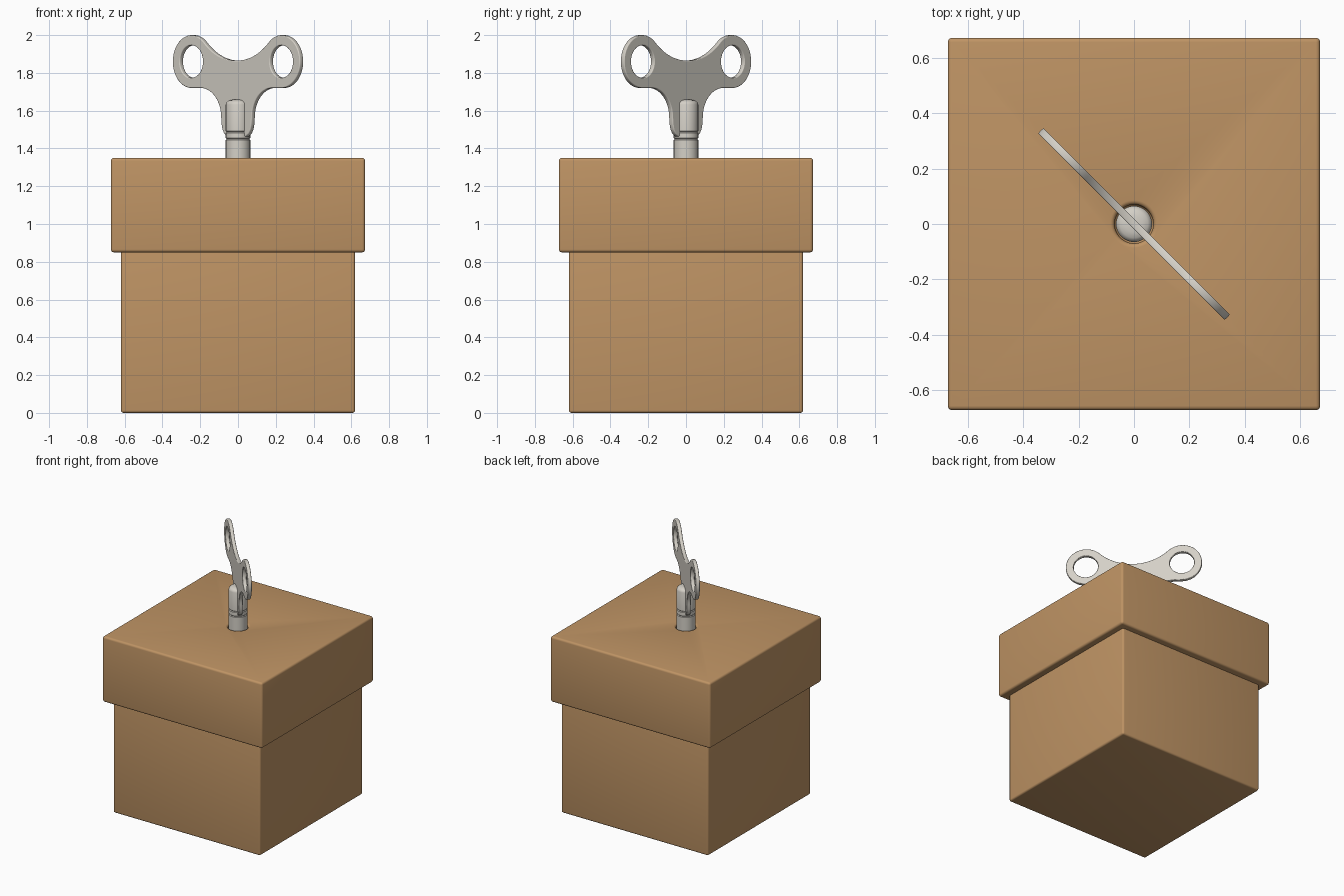
import bpy, bmesh
from math import sin, cos, pi, radians, atan2

if "Cube" in bpy.data.objects:
    bpy.data.objects.remove(bpy.data.objects["Cube"])


def material(name, color):
    m = bpy.data.materials.new(name)
    m.use_nodes = True
    m.diffuse_color = color
    m.node_tree.nodes["Principled BSDF"].inputs["Base Color"].default_value = color
    return m


CARD = material("brown card", (0.52, 0.295, 0.128, 1))
METAL = material("warm grey metal", (0.66, 0.63, 0.57, 1))


def activate(ob):
    bpy.ops.object.select_all(action="DESELECT")
    ob.select_set(True)
    bpy.context.view_layer.objects.active = ob


def smooth(ob, angle):
    activate(ob)
    bpy.ops.object.shade_smooth_by_angle(angle=radians(angle))


def add_mesh(name, bm, mat):
    bmesh.ops.recalc_face_normals(bm, faces=bm.faces)
    me = bpy.data.meshes.new(name)
    bm.to_mesh(me)
    bm.free()
    me.materials.append(mat)
    ob = bpy.data.objects.new(name, me)
    bpy.context.collection.objects.link(ob)
    return ob


def box(name, half, bottom, top, bevel, cutter=None):
    bm = bmesh.new()
    bmesh.ops.create_cube(bm, size=2)
    for v in bm.verts:
        v.co.x *= half
        v.co.y *= half
        v.co.z = top if v.co.z > 0 else bottom
    ob = add_mesh(name, bm, CARD)
    activate(ob)
    if cutter:
        cut = ob.modifiers.new("hole", "BOOLEAN")
        cut.object = cutter
        cut.operation = "DIFFERENCE"
        bpy.ops.object.modifier_apply(modifier="hole")
    bev = ob.modifiers.new("edges", "BEVEL")
    bev.width = bevel
    bev.segments = 4
    bev.limit_method = "ANGLE"
    bev.angle_limit = radians(40)
    bpy.ops.object.modifier_apply(modifier="edges")
    smooth(ob, 35)
    return ob


def lathe(name, profile, mat, steps=48):
    bm = bmesh.new()
    verts = [bm.verts.new((r, 0, z)) for r, z in profile]
    edges = [bm.edges.new(pair) for pair in zip(verts, verts[1:])]
    bmesh.ops.spin(bm, geom=verts + edges, cent=(0, 0, 0), axis=(0, 0, 1),
                   angle=2 * pi, steps=steps)
    bmesh.ops.remove_doubles(bm, verts=bm.verts, dist=1e-4)
    return add_mesh(name, bm, mat)


def arc(cx, cz, r, start, end, n):
    return [(cx + r * cos(start + (end - start) * i / n),
             cz + r * sin(start + (end - start) * i / n)) for i in range(n + 1)]


# Box body, and lid with a hole for the key
box("box_body", 0.62, 0, 0.9, 0.014)
cutter = lathe("hole_cutter", [(0, 1.2), (0.07, 1.2), (0.07, 1.5), (0, 1.5)], CARD)
cutter.hide_render = True
box("box_lid", 0.673, 0.85, 1.35, 0.016, cutter)
bpy.data.objects.remove(cutter)

# Key shaft with two grooves and a domed end
R = 0.065
profile = [(0, 1.2), (R, 1.2)]
for z in (1.45, 1.487):
    profile += [(R, z - 0.005), (R - 0.004, z), (R, z + 0.005)]
profile += [(R, 1.632), (0.061, 1.644), (0.05, 1.653), (0.03, 1.658), (0, 1.66)]
smooth(lathe("key_shaft", profile, METAL), 35)

# Key handle outline: saddle, ring, fillet and tapered foot, mirrored
RING_X, RING_Z, RING_R = 0.337, 1.86, 0.14
SADDLE_Z, SADDLE_R = 2.213, 0.348
lean = atan2(SADDLE_Z - RING_Z, -RING_X)
half = arc(0, SADDLE_Z, SADDLE_R, -pi / 2, lean - pi, 14)
half += arc(RING_X, RING_Z, RING_R, lean, -pi / 2, 36)[1:]
half += arc(0.27, 1.565, 0.155, pi / 2, pi, 14)
half += [(0.112, 1.53), (0.105, 1.5), (0.092, 1.478), (0.07, 1.463), (0, 1.457)]
outline = half + [(-x, z) for x, z in reversed(half[1:-1])]
holes = [arc(s * RING_X, RING_Z, 0.086, 0, 2 * pi, 40)[:-1] for s in (-1, 1)]

curve = bpy.data.curves.new("key_handle", "CURVE")
curve.dimensions = "2D"
curve.fill_mode = "BOTH"
curve.extrude = 0.009
curve.bevel_depth = 0.005
curve.bevel_resolution = 2
curve.offset = -0.005
for loop in [outline] + holes:
    spline = curve.splines.new("POLY")
    spline.points.add(len(loop) - 1)
    for p, (x, z) in zip(spline.points, loop):
        p.co = (x, z, 0, 1)
    spline.use_cyclic_u = True
curve.materials.append(METAL)
handle = bpy.data.objects.new("key_handle", curve)
bpy.context.collection.objects.link(handle)
handle.rotation_euler = (pi / 2, 0, -pi / 4)
activate(handle)
bpy.ops.object.convert(target="MESH")
smooth(bpy.context.view_layer.objects.active, 35)
